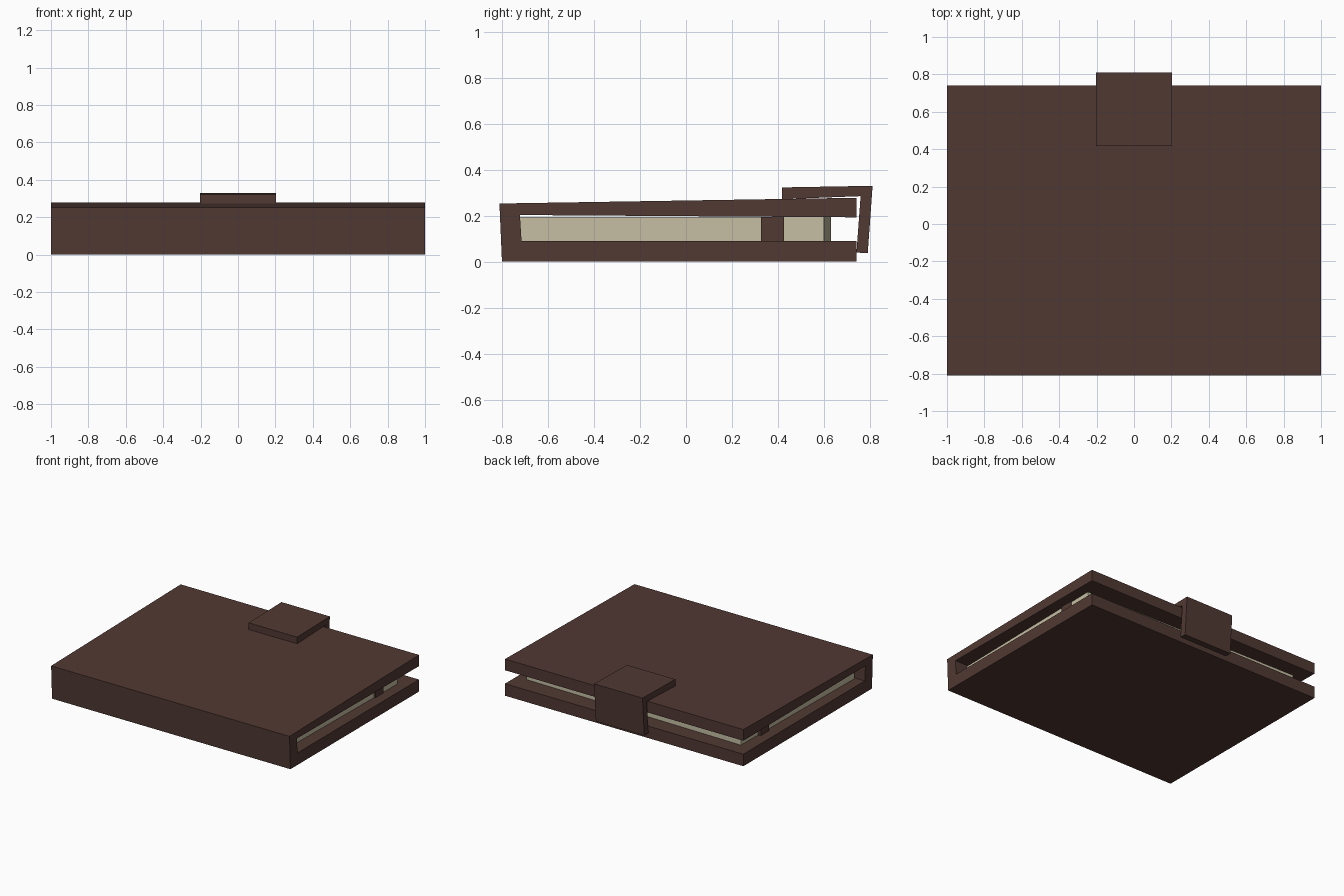
import bpy
import bmesh
import math
from mathutils import Matrix

if "Cube" in bpy.data.objects:
    bpy.data.objects.remove(bpy.data.objects["Cube"])


def material(name, rgb):
    m = bpy.data.materials.new(name)
    m.diffuse_color = (*rgb, 1)
    m.use_nodes = True
    m.node_tree.nodes["Principled BSDF"].inputs["Base Color"].default_value = m.diffuse_color
    return m


LEATHER = material("dark brown leather", (0.082, 0.041, 0.033))
PAPER = material("aged paper", (0.565, 0.52, 0.37))


def finish(bm, name, mat):
    bmesh.ops.recalc_face_normals(bm, faces=bm.faces)
    mesh = bpy.data.meshes.new(name)
    bm.to_mesh(mesh)
    bm.free()
    mesh.materials.append(mat)
    ob = bpy.data.objects.new(name, mesh)
    bpy.context.collection.objects.link(ob)
    return ob


def extrude_profile(name, yz, half_width, mat):
    """Extrude a side profile (y, z) along x, symmetric about x = 0."""
    bm = bmesh.new()
    face = bm.faces.new([bm.verts.new((-half_width, y, z)) for y, z in yz])
    ext = bmesh.ops.extrude_face_region(bm, geom=[face])
    verts = [v for v in ext["geom"] if isinstance(v, bmesh.types.BMVert)]
    bmesh.ops.translate(bm, verts=verts, vec=(2 * half_width, 0, 0))
    return finish(bm, name, mat)


def box(name, lo, hi, mat):
    bm = bmesh.new()
    size = [b - a for a, b in zip(lo, hi)]
    mid = [(a + b) / 2 for a, b in zip(lo, hi)]
    bmesh.ops.create_cube(bm, size=1, matrix=Matrix.Translation(mid) @ Matrix.Diagonal((*size, 1)))
    return finish(bm, name, mat)


# Cover: bottom board, leaning spine and slightly raised top board
extrude_profile("cover", [
    (-0.80, 0.0), (0.741, 0.0), (0.741, 0.091), (-0.715, 0.091),
    (-0.722, 0.203), (0.741, 0.193), (0.741, 0.278), (-0.811, 0.253)], 1.0, LEATHER)

# Clasp: flap over the top board, folding down the open edge
extrude_profile("clasp", [
    (0.418, 0.272), (0.418, 0.323), (0.811, 0.330), (0.79, 0.037),
    (0.741, 0.040), (0.759, 0.285)], 0.203, LEATHER)

# Page block: sits slightly crooked inside the cover
pages = box("pages", (-0.91, -0.715, 0.085), (0.91, 0.615, 0.194), PAPER)
pages.data.transform(Matrix.Rotation(math.radians(-0.9), 4, "Z"))

# Strap: band across the pages, showing at both ends
box("page_strap", (-0.925, 0.325, 0.085), (0.925, 0.425, 0.195), LEATHER)
